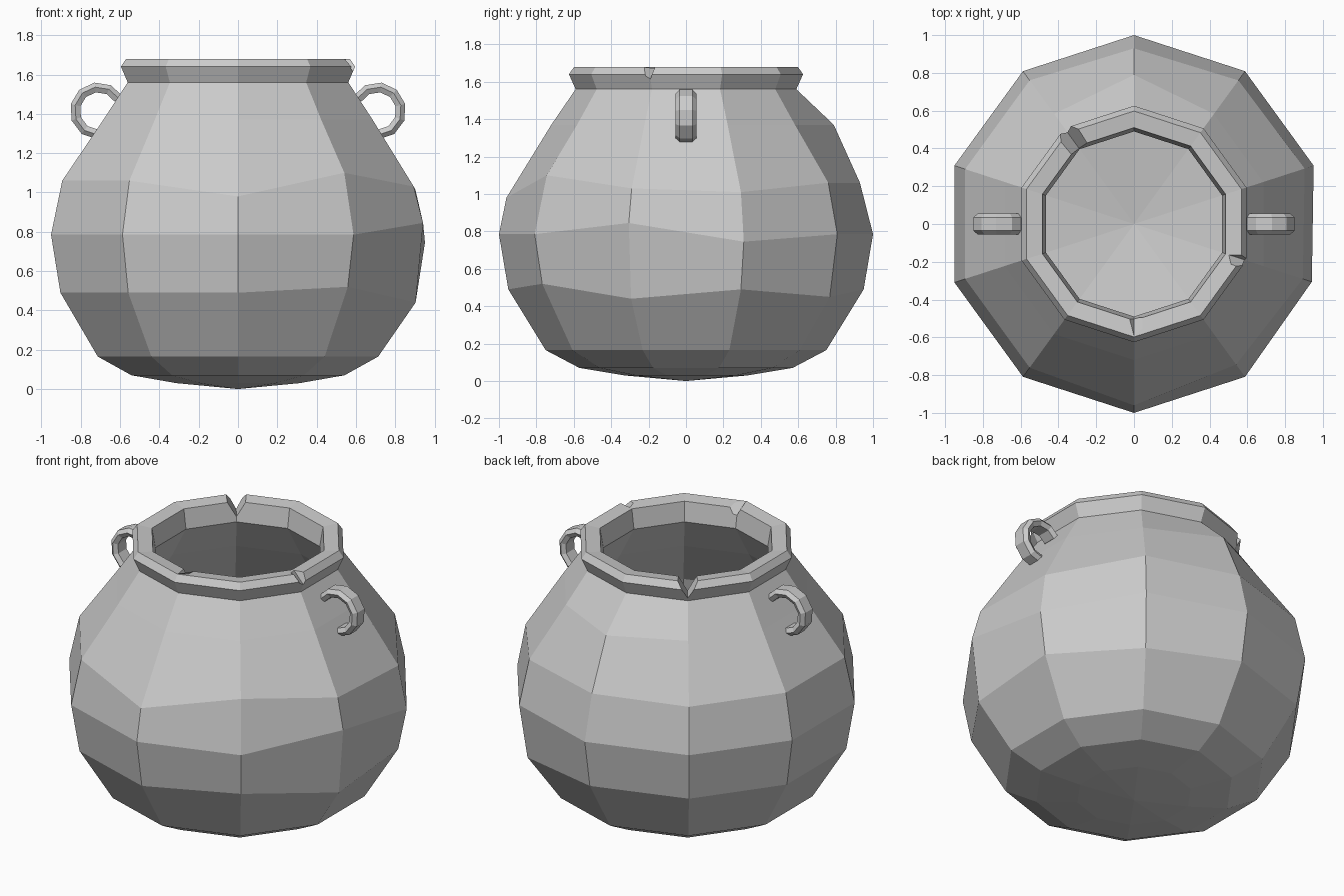
import bpy, bmesh, math
from mathutils import Vector, Matrix

cube = bpy.data.objects.get("Cube")
if cube:
    bpy.data.objects.remove(cube, do_unlink=True)

SIDES = 10
clay = bpy.data.materials.new("grey_clay")
clay.use_nodes = True
COLOUR = (0.6, 0.6, 0.6, 1)
clay.diffuse_color = COLOUR
clay.node_tree.nodes["Principled BSDF"].inputs["Base Color"].default_value = COLOUR


def make_object(name, bm):
    bmesh.ops.recalc_face_normals(bm, faces=bm.faces)
    mesh = bpy.data.meshes.new(name)
    bm.to_mesh(mesh)
    bm.free()
    mesh.materials.append(clay)
    obj = bpy.data.objects.new(name, mesh)
    bpy.context.collection.objects.link(obj)
    return obj


def bridge(bm, a, b):
    n = len(a)
    for i in range(n):
        bm.faces.new((a[i], a[(i + 1) % n], b[(i + 1) % n], b[i]))


def corner_direction(k):
    angle = math.radians(-90 + 360 / SIDES * k)
    return Vector((math.cos(angle), math.sin(angle), 0))


# Pot: turned shell, outside from base to lip, then inside down to the floor
profile = [
    (0.33, 0.03), (0.57, 0.07), (0.75, 0.165), (0.95, 0.49), (1.0, 0.785),
    (0.94, 1.06), (0.72, 1.37), (0.59, 1.56), (0.626, 1.64), (0.598, 1.68),
    (0.51, 1.67), (0.49, 1.55), (0.62, 1.34), (0.84, 1.03), (0.9, 0.785),
    (0.85, 0.5), (0.65, 0.22),
]
# Hand-made unevenness: (ring, corner) -> radius and height change
dents = {
    (5, 0): (0.02, -0.08), (5, 1): (-0.02, 0.04), (5, 2): (0, -0.03),
    (5, 3): (0.01, -0.05), (5, 5): (-0.01, 0), (6, 5): (0.07, 0),
    (4, 2): (-0.01, 0.06), (4, 3): (0, -0.04), (3, 2): (0, -0.05),
    (3, 1): (0, 0.03), (3, 4): (0, -0.04),
}
bm = bmesh.new()
rings = []
for r, (radius, z) in enumerate(profile):
    ring = []
    for k in range(SIDES):
        dr, dz = dents.get((r, k), (0, 0))
        ring.append(bm.verts.new(corner_direction(k) * (radius + dr) + Vector((0, 0, z + dz))))
    rings.append(ring)
for a, b in zip(rings, rings[1:]):
    bridge(bm, a, b)
for ring, z in ((rings[0], 0.0), (rings[-1], 0.13)):
    centre = bm.verts.new((0, 0, z))
    for i in range(SIDES):
        bm.faces.new((ring[i], ring[(i + 1) % SIDES], centre))
pot = make_object("pot", bm)


# Chips in the lip: wedges cut at three corners
def add_chip(name, corner, inner, outer, inner_floor, outer_floor, half_width):
    out = corner_direction(corner)
    side = Vector((-out.y, out.x, 0))
    top = Vector((0, 0, 1.72))
    bm = bmesh.new()
    ends = []
    for radius, floor in ((inner, inner_floor), (outer, outer_floor)):
        base = out * radius
        ends.append([bm.verts.new(p) for p in (
            base + Vector((0, 0, floor)),
            base + side * half_width + top,
            base - side * half_width + top)])
    bridge(bm, *ends)
    for end in ends:
        bm.faces.new(end)
    cutter = make_object(name, bm)
    cutter.hide_render = True
    cutter.hide_viewport = True
    cutter.display_type = "WIRE"
    cut = pot.modifiers.new(name, "BOOLEAN")
    cut.operation = "DIFFERENCE"
    cut.solver = "EXACT"
    cut.object = cutter


add_chip("back_chip_cutter", 6, 0.44, 0.7, 1.58, 1.58, 0.08)
add_chip("side_chip_cutter", 2, 0.5, 0.7, 1.69, 1.56, 0.06)
add_chip("front_chip_cutter", 0, 0.44, 0.61, 1.59, 1.69, 0.07)


# Handles: open faceted loops set into the shoulders
def add_handle(name, sign):
    section = [(0.145, -0.035), (0.145, 0.035), (0.122, 0.055),
               (0.095, 0.04), (0.095, -0.04), (0.122, -0.055)]
    bm = bmesh.new()
    loops = []
    for step in range(9):
        angle = math.radians(150 - 34 * step)
        loops.append([bm.verts.new((sign * (0.71 + radius * math.cos(angle)), y,
                                    1.415 + radius * math.sin(angle)))
                      for radius, y in section])
    for a, b in zip(loops, loops[1:]):
        bridge(bm, a, b)
    bm.faces.new(loops[0])
    bm.faces.new(loops[-1])
    make_object(name, bm)


add_handle("left_handle", 1)
add_handle("right_handle", -1)
